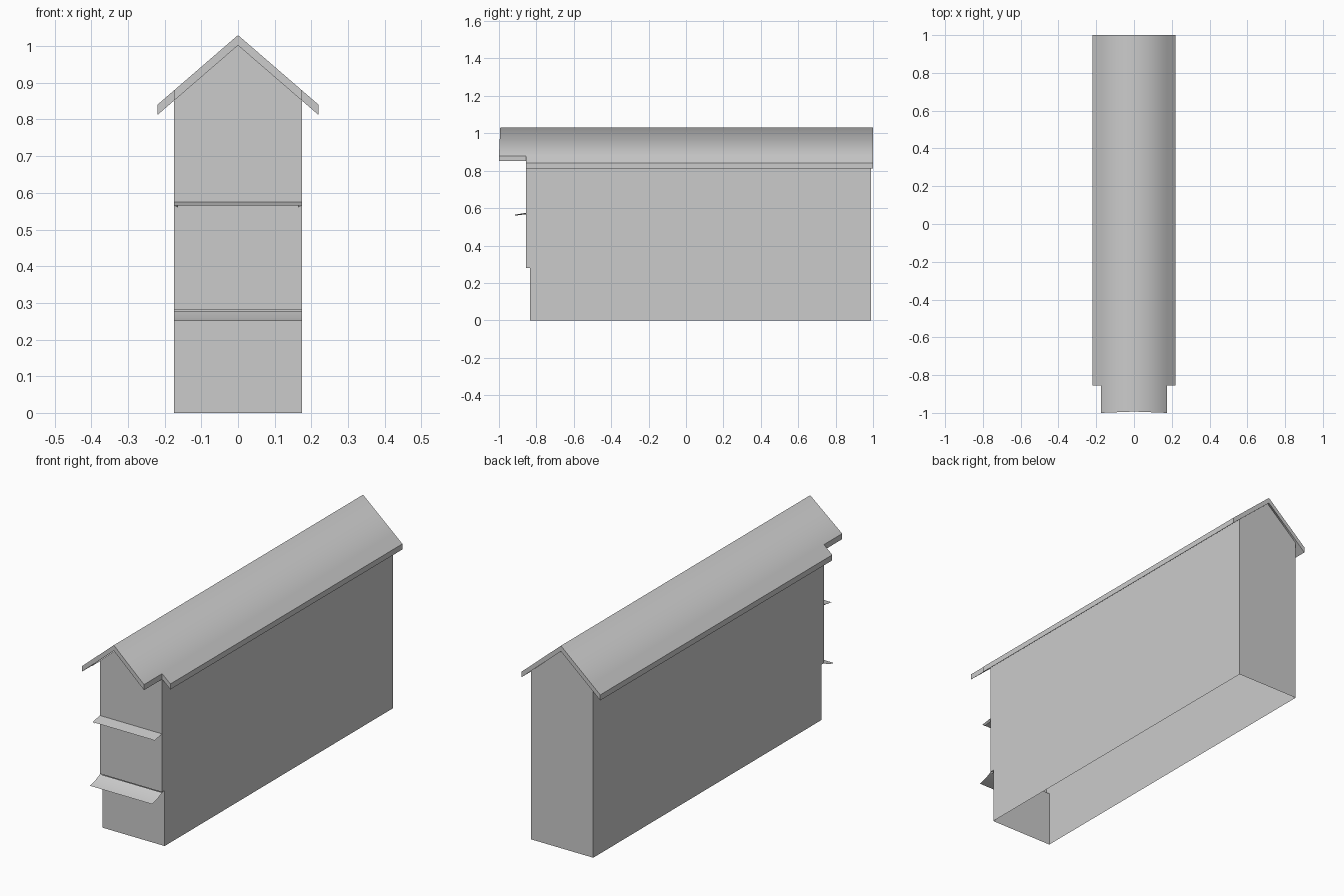
import bpy
import bmesh
from mathutils import Vector

if "Cube" in bpy.data.objects:
    bpy.data.objects.remove(bpy.data.objects["Cube"])

HALF = 0.174          # half width of the walls
EAVE = 0.22           # half width of the main roof
SLOPE = 0.864
THICK = 0.028
FRONT, LOW_FRONT, BACK = -0.855, -0.835, 0.99
STEP = 0.28


def roof_z(x):
    return 1.03 - SLOPE * abs(x)


def make_object(name, faces):
    """Build a mesh from lists of corner points, welding shared corners."""
    bm = bmesh.new()
    for pts in faces:
        bm.faces.new([bm.verts.new(p) for p in pts])
    bmesh.ops.remove_doubles(bm, verts=bm.verts, dist=1e-4)
    bmesh.ops.recalc_face_normals(bm, faces=bm.faces)
    mesh = bpy.data.meshes.new(name)
    bm.to_mesh(mesh)
    bm.free()
    obj = bpy.data.objects.new(name, mesh)
    bpy.context.collection.objects.link(obj)
    return obj


# Walls: hollow shell, open underneath, with a recessed lower front
wall_top = roof_z(HALF) - THICK
peak = roof_z(0) - THICK
side = [(LOW_FRONT, 0), (BACK, 0), (BACK, wall_top), (FRONT, wall_top),
        (FRONT, STEP), (LOW_FRONT, STEP)]
faces = [[(s * HALF, y, z) for y, z in side] for s in (-1, 1)]


def across(y0, z0, y1, z1):
    return [(-HALF, y0, z0), (HALF, y0, z0), (HALF, y1, z1), (-HALF, y1, z1)]


faces.append(across(LOW_FRONT, 0, LOW_FRONT, STEP))
faces.append(across(LOW_FRONT, STEP, FRONT, STEP))
for y, base in ((FRONT, STEP), (BACK, 0)):
    faces.append([(-HALF, y, base), (HALF, y, base), (HALF, y, wall_top),
                  (0, y, peak), (-HALF, y, wall_top)])
make_object("walls", faces)

# Gable roof: wide over the house, narrower over the front overhang
bm = bmesh.new()
for s in (-1, 1):
    inner = [(0, -0.993), (HALF, -1), (HALF, FRONT), (HALF, 1), (0, 1)]
    outer = [(HALF, FRONT), (EAVE, FRONT), (EAVE, 1), (HALF, 1)]
    for plan in (inner, outer):
        f = bm.faces.new([bm.verts.new((s * x, y, roof_z(x))) for x, y in plan])
        if s < 0:
            f.normal_flip()
bmesh.ops.remove_doubles(bm, verts=bm.verts, dist=1e-4)
top = list(bm.faces)
ext = bmesh.ops.extrude_face_region(bm, geom=top, use_keep_orig=True)
low = [v for v in ext["geom"] if isinstance(v, bmesh.types.BMVert)]
bmesh.ops.translate(bm, verts=low, vec=Vector((0, 0, -THICK)))
bmesh.ops.recalc_face_normals(bm, faces=bm.faces)
# Smooth across the ridge, crisp at every slab edge
for f in bm.faces:
    f.smooth = True
for e in bm.edges:
    slopes = all(abs(f.normal.z) > 0.3 for f in e.link_faces)
    same = len(e.link_faces) == 2 and e.link_faces[0].normal.z * e.link_faces[1].normal.z > 0
    e.smooth = slopes and same
mesh = bpy.data.meshes.new("roof")
bm.to_mesh(mesh)
bm.free()
bpy.context.collection.objects.link(bpy.data.objects.new("roof", mesh))

# Lower awning: thin sheet with a slight flare
curve = [(FRONT, 0.278), (-0.895, 0.259), (-0.935, 0.25)]
lower = make_object("lower_awning",
                    [across(*a, *b) for a, b in zip(curve, curve[1:])])
for p in lower.data.polygons:
    p.use_smooth = True

# Upper awning: sloping sheet with small folded end tabs
faces = [across(-0.915, 0.565, FRONT, 0.575)]
for s in (-1, 1):
    faces.append([(s * HALF, -0.915, 0.565), (s * HALF, FRONT, 0.575),
                  (s * 0.163, FRONT, 0.567), (s * 0.163, -0.912, 0.56)])
make_object("upper_awning", faces)
